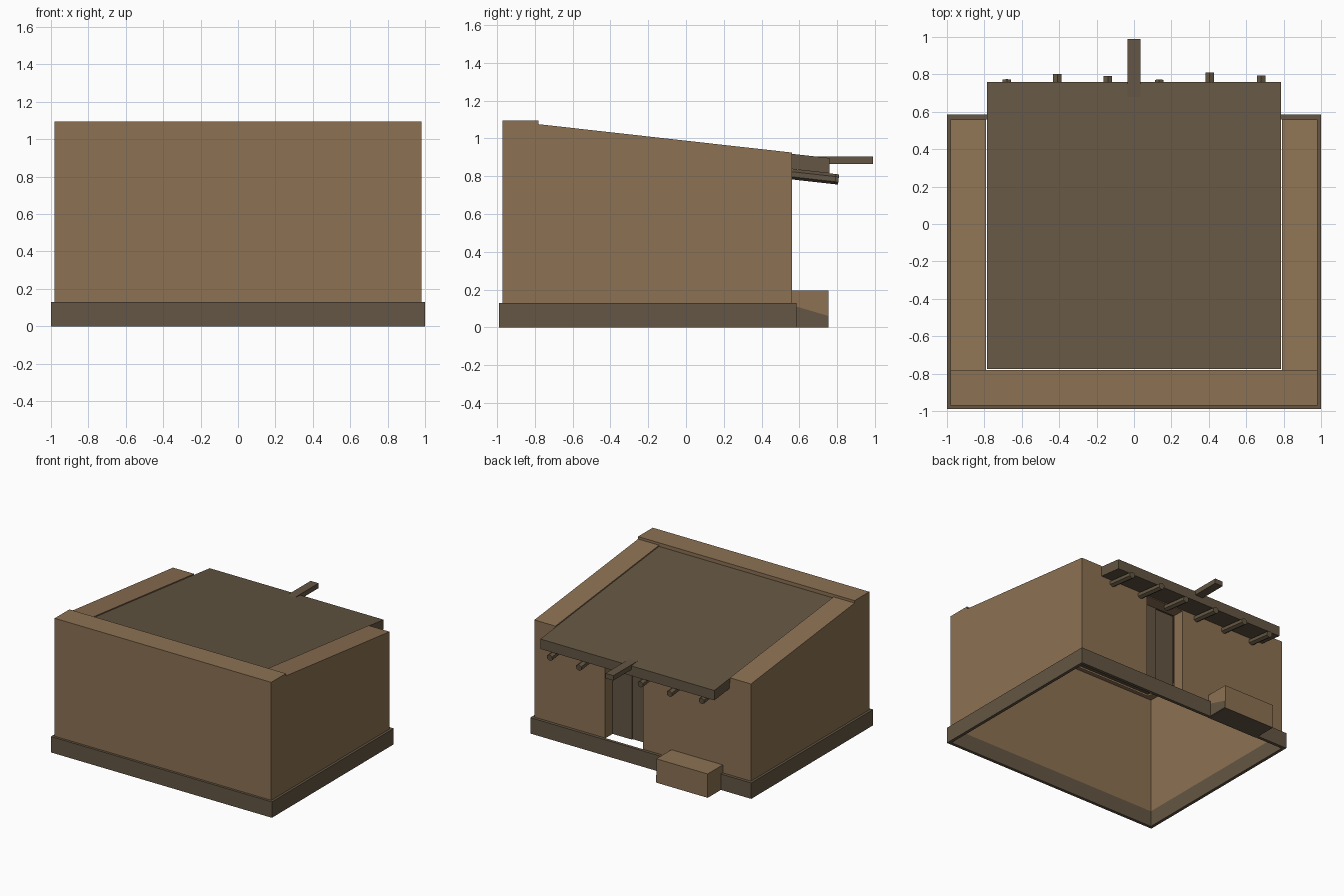
import bpy, bmesh, math
from mathutils import Vector

if "Cube" in bpy.data.objects:
    bpy.data.objects.remove(bpy.data.objects["Cube"])

def mat(name, col):
    m = bpy.data.materials.new(name)
    m.diffuse_color = (*col, 1)
    m.use_nodes = True
    m.node_tree.nodes["Principled BSDF"].inputs["Base Color"].default_value = m.diffuse_color
    return m

CLAY = mat("clay_brown", (0.262, 0.165, 0.086))
DARK = mat("dark_timber", (0.127, 0.094, 0.056))

def finish(bm, name, material):
    me = bpy.data.meshes.new(name)
    bm.to_mesh(me)
    bm.free()
    me.materials.append(material)
    ob = bpy.data.objects.new(name, me)
    bpy.context.collection.objects.link(ob)
    return ob

def box(name, x, y, z, material):
    bm = bmesh.new()
    bmesh.ops.create_cube(bm, size=1)
    for v in bm.verts:
        v.co = [lo + (hi - lo) * (c + 0.5) for c, (lo, hi) in zip(v.co, (x, y, z))]
    return finish(bm, name, material)

def prism(name, profile, x0, x1, material):
    """Extrude a (y, z) profile along x."""
    bm = bmesh.new()
    f = bm.faces.new([bm.verts.new((x0, y, z)) for y, z in profile])
    r = bmesh.ops.extrude_face_region(bm, geom=[f])
    for v in r["geom"]:
        if isinstance(v, bmesh.types.BMVert):
            v.co.x = x1
    bmesh.ops.recalc_face_normals(bm, faces=bm.faces[:])
    return finish(bm, name, material)

def sheet(bm, pts, facing):
    """Add one flat face that faces the given direction."""
    f = bm.faces.new([bm.verts.new(p) for p in pts])
    f.normal_update()
    if f.normal.dot(Vector(facing)) < 0:
        f.normal_flip()

def rect_xz(bm, x0, x1, z0, z1, y, facing):
    sheet(bm, [(x0, y, z0), (x1, y, z0), (x1, y, z1), (x0, y, z1)], (0, facing, 0))

# main dimensions
W, T = 0.98, 0.79            # wall outer and inner half width
YF, YP, YB = -0.97, -0.78, 0.56
ZB, ZP, ZH, ZL = 0.03, 1.095, 1.075, 0.925
D0, D1, DY, DZ0, DZ1 = -0.005, 0.342, 0.46, 0.125, 0.83   # doorway

# hollow wall shell with sloping parapets
bm = bmesh.new()
for s in (-1, 1):
    sheet(bm, [(s*W, YF, ZB), (s*W, YB, ZB), (s*W, YB, ZL), (s*W, YP, ZH),
               (s*W, YP, ZP), (s*W, YF, ZP)], (s, 0, 0))
    sheet(bm, [(s*T, YP, ZH), (s*W, YP, ZH), (s*W, YB, ZL), (s*T, YB, ZL)], (0, 0, 1))
    sheet(bm, [(s*T, YP, ZH), (s*T, YB, ZL), (s*T, YB, ZL-.1), (s*T, YP, ZH-.1)], (-s, 0, 0))
    rect_xz(bm, *sorted((s*T, s*W)), ZH, ZP, YP, 1)
    rect_xz(bm, *sorted((s*T, s*W)), ZB, ZL, YB, 1)
rect_xz(bm, -W, W, ZB, ZP, YF, -1)
sheet(bm, [(-W, YF, ZP), (W, YF, ZP), (W, YP, ZP), (-W, YP, ZP)], (0, 0, 1))
rect_xz(bm, -T, T, ZH-.1, ZP, YP, 1)
# wall around the doorway, then its jambs and lintel
rect_xz(bm, -T, D0, ZB, .88, YB, 1)
rect_xz(bm, D1, T, ZB, .88, YB, 1)
rect_xz(bm, D0, D1, DZ1, .88, YB, 1)
for x, n in ((D0, 1), (D1, -1)):
    sheet(bm, [(x, DY, DZ0), (x, YB, DZ0), (x, YB, DZ1), (x, DY, DZ1)], (n, 0, 0))
sheet(bm, [(D0, DY, DZ1), (D1, DY, DZ1), (D1, YB, DZ1), (D0, YB, DZ1)], (0, 0, -1))
finish(bm, "walls", CLAY)

# two door leaves
mid = (D0 + D1) / 2
box("door_leaf_left", (mid, D1), (DY-.03, DY), (DZ0, DZ1), DARK)
box("door_leaf_right", (D0, mid), (DY-.03, DY-.01), (DZ0, DZ1), DARK)

# base trim ring
for s, n in ((-1, "left"), (1, "right")):
    box("base_trim_" + n, tuple(sorted((s*.975, s*1.0))), (-.99, .585), (0, .13), DARK)
box("base_trim_front", (-.975, .975), (-.99, -.965), (0, .13), DARK)
box("base_trim_back", (-.975, .975), (.56, .585), (0, .13), DARK)

# sloping roof slab
prism("roof", [(-.775, 1.068), (.758, .896), (.758, .815), (-.775, .987)], -.787, .787, DARK)

# roof beam ends
slope = math.atan(.112)
for i, (x, end) in enumerate(zip((-.68, -.41, -.14, .135, .405, .68),
                                 (.772, .80, .79, .77, .808, .792))):
    bm = bmesh.new()
    y0 = .54
    bmesh.ops.create_cone(bm, cap_ends=True, segments=6, radius1=.027, radius2=.027,
                          depth=end - y0)
    ob = finish(bm, f"roof_beam_{i + 1}", DARK)
    yc = (y0 + end) / 2
    ob.location = (x, yc, .81 - .112 * (yc - .56))
    ob.rotation_euler = (-math.pi/2 - slope, 0, 0)

# water spout
box("water_spout", (-.036, .036), (.66, .99), (.865, .905), DARK)

# bench beside the door, with a dark underside and stained end
box("bench", (-.725, -.26), (.555, .755), (.002, .195), CLAY)
box("bench_underside", (-.725, -.26), (.585, .755), (0, .002), DARK)
prism("bench_end_stain", [(.585, .002), (.755, .002), (.755, .06), (.585, .11)],
      -.26, -.256, DARK)
